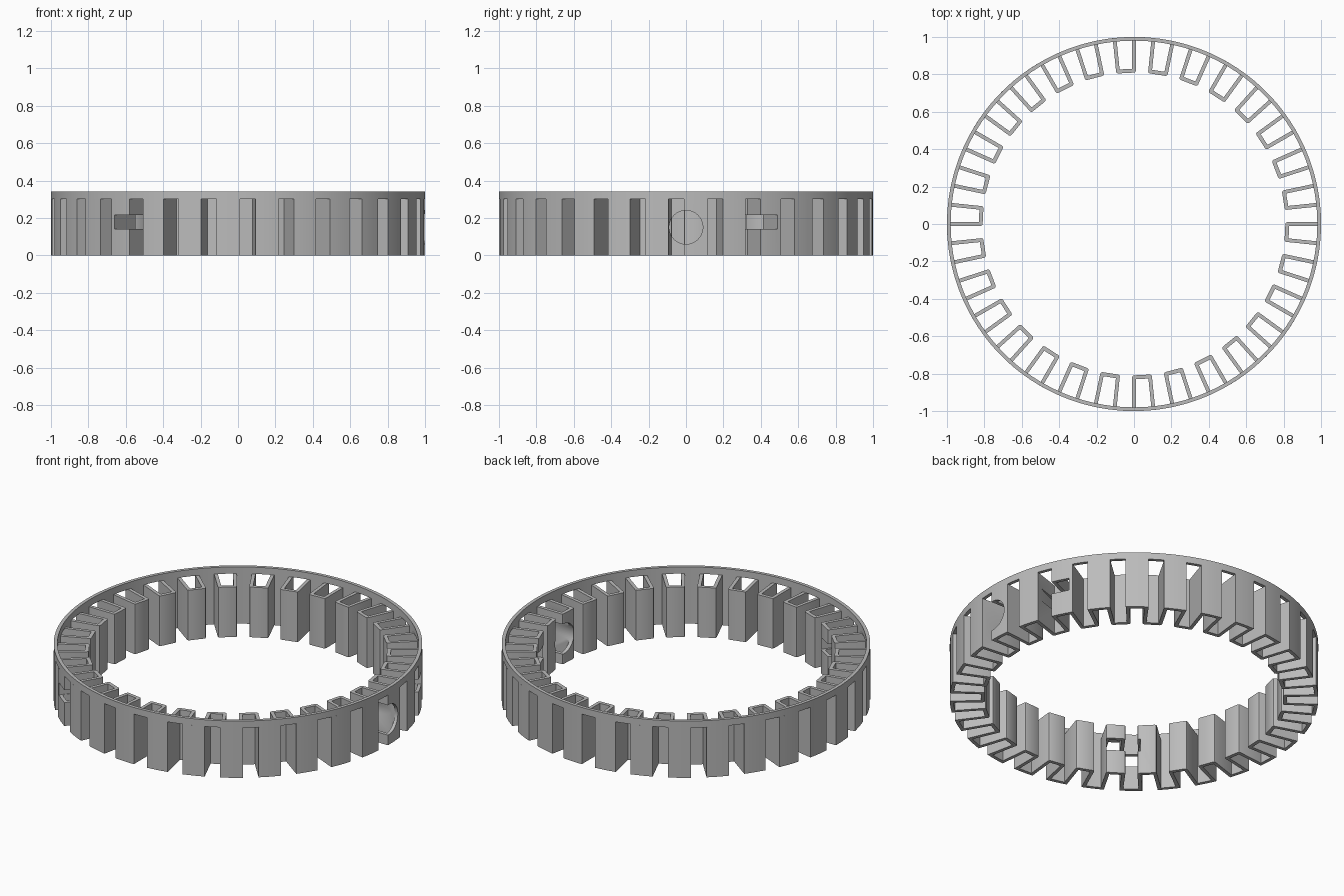
import bpy, bmesh
from math import radians, degrees, sin, cos, pi

if "Cube" in bpy.data.objects:
    bpy.data.objects.remove(bpy.data.objects["Cube"])

PLEATS = 30
STEP = 360 / PLEATS
R_OUT, R_BAND = 1.0, 0.98        # thin outer band
R_SLOT, R_IN = 0.83, 0.81        # end wall of each pleat
HALF = 0.01                      # half the side wall thickness
H_PLEAT, H_TOP = 0.30, 0.34

grey = bpy.data.materials.new("plain_grey")
grey.use_nodes = True
colour = (0.5, 0.5, 0.5, 1)
grey.diffuse_color = colour
grey.node_tree.nodes["Principled BSDF"].inputs["Base Color"].default_value = colour


def polar(r, deg):
    return r * cos(radians(deg)), r * sin(radians(deg))


def closed_wall(name, pairs, z0, z1, rounded=()):
    """Closed ribbon wall from (outer, inner) point pairs, raised from z0 to z1."""
    bm = bmesh.new()
    rows = []
    for a, b in pairs:
        rows.append([bm.verts.new((*p, z)) for p, z in
                     ((a, z0), (a, z1), (b, z1), (b, z0))])
    for i, row in enumerate(rows):
        nxt = rows[(i + 1) % len(rows)]
        for k in range(4):
            m = (k + 1) % 4
            bm.faces.new((row[k], nxt[k], nxt[m], row[m]))
    # soften the chosen upright inner corners
    edges = [bm.edges.get((rows[i][2], rows[i][3])) or
             next((e for e in rows[i][2].link_edges if rows[i][3] in e.verts), None)
             for i in rounded]
    edges = [e for e in edges if e]
    if edges:
        bmesh.ops.bevel(bm, geom=edges, offset=0.01, segments=2,
                        profile=0.5, affect='EDGES')
    bmesh.ops.recalc_face_normals(bm, faces=bm.faces)
    mesh = bpy.data.meshes.new(name)
    bm.to_mesh(mesh)
    bm.free()
    mesh.materials.append(grey)
    obj = bpy.data.objects.new(name, mesh)
    bpy.context.collection.objects.link(obj)
    return obj


def pleat_pairs(c):
    """One period: curved outer panel, side wall in, end wall, side wall out."""
    def corner(side, r_a, r_b):
        a = polar(r_a, c + side * (3 - degrees(HALF / r_a)))
        b = polar(r_b, c + side * (3 + degrees(HALF / r_b)))
        return a, b
    panel = [(polar(R_OUT, c - d), polar(R_BAND, c - d)) for d in (8, 7, 6, 5, 4.4)]
    return panel + [corner(-1, R_OUT, R_BAND), corner(-1, R_SLOT, R_IN),
                    corner(1, R_SLOT, R_IN), corner(1, R_OUT, R_BAND)]


# Folded wall of pleats
pairs, rounded = [], []
for n in range(PLEATS):
    rounded += [len(pairs) + 6, len(pairs) + 7]
    pairs += pleat_pairs(9 + STEP * n)
pleats = closed_wall("pleated_wall", pairs, 0, H_PLEAT, rounded)

# Continuous band joining the pleats at the top
rim = closed_wall("top_rim", [(polar(R_OUT, d), polar(R_BAND, d))
                              for d in range(0, 360, 2)], H_PLEAT, H_TOP)

# Cutters: one round side hole and two rectangular slots
bpy.ops.mesh.primitive_cylinder_add(vertices=64, radius=0.09, depth=0.4,
                                    location=(0.92, 0, 0.15), rotation=(0, pi / 2, 0))
cutters = [bpy.context.object]
cutters[0].name = "round_hole_cutter"
for angle in (24, 234):
    bpy.ops.mesh.primitive_cube_add(size=1, location=(*polar(0.92, angle), 0.178),
                                    rotation=(0, 0, radians(angle)))
    box = bpy.context.object
    box.name = "slot_cutter"
    box.scale = (0.4, 0.185, 0.075)
    cutters.append(box)


def activate(obj):
    bpy.ops.object.select_all(action='DESELECT')
    obj.select_set(True)
    bpy.context.view_layer.objects.active = obj


activate(pleats)
for cutter in cutters:
    cutter.hide_render = True
    mod = pleats.modifiers.new("cut", 'BOOLEAN')
    mod.operation = 'DIFFERENCE'
    mod.solver = 'EXACT'
    mod.object = cutter
    bpy.ops.object.modifier_apply(modifier=mod.name)
for cutter in cutters:
    bpy.data.objects.remove(cutter)

for obj in (pleats, rim):
    activate(obj)
    bpy.ops.object.shade_smooth_by_angle(angle=radians(30))
